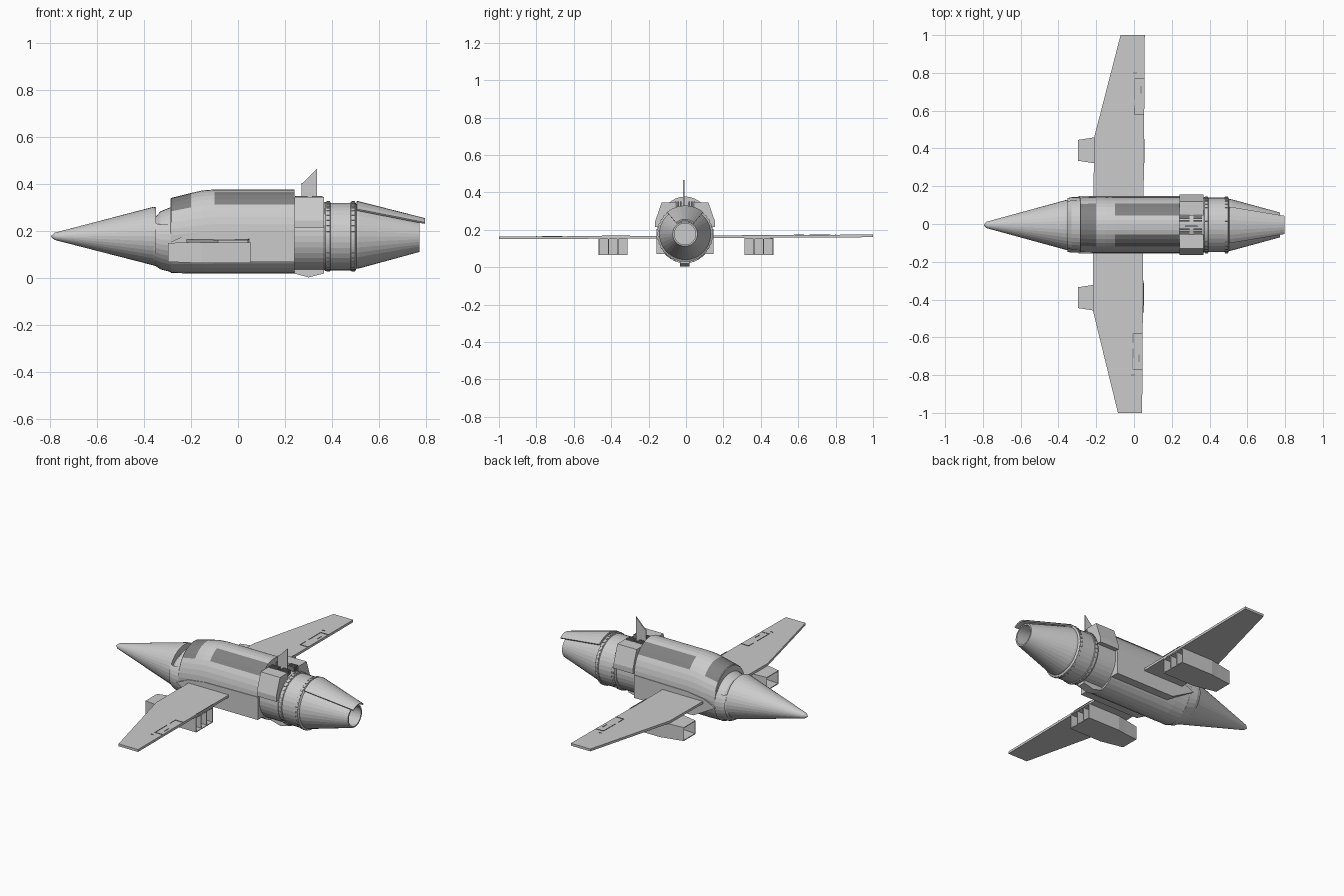
import bpy, bmesh, math
from mathutils import Matrix, Vector

if "Cube" in bpy.data.objects:
    bpy.data.objects.remove(bpy.data.objects["Cube"], do_unlink=True)

AXIS_Y = -0.005
SEG = 36


def material(name, value):
    m = bpy.data.materials.new(name)
    m.use_nodes = True
    colour = (value, value, value, 1)
    m.diffuse_color = colour
    m.node_tree.nodes["Principled BSDF"].inputs["Base Color"].default_value = colour
    return m


GREY = material("hull grey", 0.6)
DARK = material("window dark grey", 0.22)


def finish(name, bm, mats=(GREY,)):
    bmesh.ops.recalc_face_normals(bm, faces=bm.faces)
    mesh = bpy.data.meshes.new(name)
    bm.to_mesh(mesh)
    bm.free()
    for m in mats:
        mesh.materials.append(m)
    ob = bpy.data.objects.new(name, mesh)
    bpy.context.collection.objects.link(ob)
    return ob


def loft(name, stations, dark=None, arc=(0, 360)):
    """Elliptical rings along x; each station is (x, z_low, z_high, half_width)."""
    bm = bmesh.new()
    full = arc[1] - arc[0] == 360
    steps = round(SEG * (arc[1] - arc[0]) / 360)
    rings = []
    for x, lo, hi, w in stations:
        ring = []
        for i in range(steps if full else steps + 1):
            a = math.radians(arc[0] + i * (arc[1] - arc[0]) / steps)
            ring.append(bm.verts.new((x, AXIS_Y + w * math.cos(a),
                                      (lo + hi) / 2 + (hi - lo) / 2 * math.sin(a))))
        rings.append(ring)
    for s in range(len(rings) - 1):
        for i in range(steps):
            j = (i + 1) % len(rings[s])
            f = bm.faces.new((rings[s][i], rings[s][j], rings[s + 1][j], rings[s + 1][i]))
            if dark and dark((stations[s][0] + stations[s + 1][0]) / 2, (i + 0.5) * 360 / steps):
                f.material_index = 1
    if full:
        bm.faces.new(rings[0])
        bm.faces.new(rings[-1])
    return finish(name, bm, (GREY, DARK))


def prism(name, pts, plane, d0, d1, mat=GREY):
    """Extrude a 2D outline: plane names the two axes the points lie in."""
    bm = bmesh.new()
    u, v = ("xyz".index(c) for c in plane)
    w = 3 - u - v
    loops = []
    for d in (d0, d1):
        loop = []
        for p in pts:
            co = Vector((0, 0, 0))
            co[u], co[v], co[w] = p[0], p[1], d
            loop.append(bm.verts.new(co))
        loops.append(loop)
        bm.faces.new(loop)
    for i in range(len(pts)):
        j = (i + 1) % len(pts)
        bm.faces.new((loops[0][i], loops[0][j], loops[1][j], loops[1][i]))
    return finish(name, bm, (mat,))


def box(name, x, y, z, mat=GREY):
    return prism(name, [(x[0], y[0]), (x[1], y[0]), (x[1], y[1]), (x[0], y[1])], "xy", *z, mat)


# Nose cone and neck
loft("nose_cone", [(-0.795, 0.175, 0.181, 0.003), (-0.78, 0.163, 0.194, 0.017),
                   (-0.36, 0.055, 0.304, 0.132), (-0.35, 0.052, 0.302, 0.134),
                   (-0.35, 0.055, 0.265, 0.12)])
loft("neck", [(-0.36, 0.058, 0.25, 0.125), (-0.33, 0.038, 0.285, 0.138),
              (-0.28, 0.025, 0.305, 0.142)])
loft("neck_collar", [(-0.352, 0.05, 0.295, 0.142), (-0.33, 0.04, 0.292, 0.147),
                     (-0.285, 0.025, 0.302, 0.147)], arc=(-60, 30))
loft("neck_collar_far", [(-0.352, 0.05, 0.295, 0.142), (-0.33, 0.04, 0.292, 0.147),
                         (-0.285, 0.025, 0.302, 0.147)], arc=(150, 240))


# Main body with windscreen and roof windows chosen by angle
def glazing(x, a):
    if -0.285 < x < -0.2:
        return 40 < a < 140
    return x > -0.1 and (40 < a < 70 or 110 < a < 140)


loft("fuselage", [(-0.287, 0.025, 0.338, 0.143), (-0.284, 0.023, 0.342, 0.145),
                  (-0.2, 0.02, 0.363, 0.148), (-0.15, 0.02, 0.374, 0.148),
                  (-0.1, 0.02, 0.378, 0.148), (0.24, 0.02, 0.378, 0.148)], glazing)
loft("rear_neck", [(0.235, 0.035, 0.325, 0.138), (0.37, 0.035, 0.325, 0.138)])

# Rear ring with raised rims and fasteners
loft("engine_ring", [(0.365, 0.036, 0.318, 0.142), (0.372, 0.03, 0.325, 0.147),
                     (0.392, 0.03, 0.325, 0.147), (0.394, 0.034, 0.321, 0.144),
                     (0.478, 0.034, 0.321, 0.144), (0.48, 0.03, 0.325, 0.147),
                     (0.498, 0.03, 0.325, 0.147), (0.505, 0.042, 0.313, 0.136)])
bm = bmesh.new()
for x in (0.384, 0.49):
    for i in range(SEG):
        a = 2 * math.pi * i / SEG
        place = (Matrix.Translation((x, AXIS_Y, 0.178)) @ Matrix.Rotation(a, 4, "X")
                 @ Matrix.Translation((0, 0.147, 0)) @ Matrix.Diagonal((0.014, 0.006, 0.012, 1)))
        bmesh.ops.create_cube(bm, size=1, matrix=place)
finish("ring_fasteners", bm)

# Hollow tail cone and its overhanging upper cover
loft("tail_cone", [(0.5, 0.04, 0.316, 0.138), (0.515, 0.042, 0.314, 0.136),
                   (0.772, 0.112, 0.243, 0.066), (0.772, 0.12, 0.235, 0.057),
                   (0.66, 0.115, 0.24, 0.06)])
cover = loft("tail_cover", [(0.505, 0.032, 0.326, 0.147), (0.795, 0.105, 0.252, 0.072)],
             arc=(50, 130))
thick = cover.modifiers.new("thickness", "SOLIDIFY")
thick.thickness = 0.008
thick.offset = 0

# Wing, slightly skewed and banked as one piece
SKEW = Matrix(((1, 0.007, 0, 0), (0, 1, 0, 0), (0, 0.0055, 1, 0), (0, 0, 0, 1)))
edge = [(0.05, 1), (-0.078, 1), (-0.215, 0.455)]
outline = edge + [(x, -y) for x, y in reversed(edge)]
prism("wing", outline, "xy", 0.155, 0.169).data.transform(SKEW)

for name, s in (("near", -1), ("far", 1)):
    # Control surface seams on the wing
    seams = [((0.0, 0.05), (0.578, 0.583)), ((0.0, 0.05), (0.767, 0.772)),
             ((-0.003, 0.001), (0.58, 0.63)), ((-0.003, 0.001), (0.66, 0.77)),
             ((0.03, 0.034), (0.69, 0.73)), ((-0.01, 0.01), (0.797, 0.801)),
             ((0.047, 0.052), (0.3, 0.45))]
    for i, (x, y) in enumerate(seams):
        strip = box(f"wing_seam_{name}_{i}", x, [s * v for v in y], (0.168, 0.171), DARK)
        strip.data.transform(SKEW)

    # Open twin-duct pod under the wing, narrowing to the intake
    bm = bmesh.new()
    rings = []
    for x, w, lo, hi in ((-0.297, 0.055, 0.07, 0.15), (-0.2, 0.07, 0.066, 0.154),
                         (-0.155, 0.078, 0.065, 0.155), (0.053, 0.078, 0.065, 0.155)):
        rings.append([bm.verts.new((x, s * 0.39 + p * w, z))
                      for p, z in ((-1, lo), (1, lo), (1, hi), (-1, hi))])
    for a, b in zip(rings, rings[1:]):
        for i in range(4):
            j = (i + 1) % 4
            bm.faces.new((a[i], a[j], b[j], b[i]))
    pod = finish(f"pod_{name}", bm)
    wall = pod.modifiers.new("walls", "SOLIDIFY")
    wall.thickness = 0.006
    for k in (-0.025, 0.025):
        c = s * 0.39 + k
        prism(f"pod_divider_{name}", [(-0.28, 0.148), (-0.155, 0.07), (0.05, 0.07),
                                      (0.05, 0.153)], "xz", c - 0.003, c + 0.003)
    box(f"pod_bulkhead_{name}", (-0.09, -0.08), (s * 0.39 - 0.075, s * 0.39 + 0.075),
        (0.068, 0.153))

    # Side fairing running from the wing root to the rear housing
    prism(f"side_fairing_{name}", [(-0.295, 0.15), (-0.22, 0.185), (-0.11, 0.2), (0.24, 0.205),
                                   (0.24, 0.07), (-0.15, 0.07)], "xz",
          AXIS_Y + s * 0.08, AXIS_Y + s * 0.152)

    # Angular housing on the shoulder behind the cabin
    prism(f"shoulder_housing_{name}", [(AXIS_Y + s * y, z) for y, z in (
        (0.05, 0.215), (0.16, 0.215), (0.16, 0.245), (0.125, 0.346), (0.05, 0.346))],
          "yz", 0.24, 0.367)
    for i, x in enumerate(((0.242, 0.295), (0.315, 0.36))):
        for k in (0.022, 0.036, 0.05):
            y = AXIS_Y + s * k
            box(f"louvre_{name}_{i}", x, (y - 0.004, y + 0.004), (0.31, 0.35), DARK)

# Fin and belly keel
prism("fin", [(0.27, 0.31), (0.27, 0.405), (0.278, 0.407), (0.336, 0.465), (0.336, 0.31)],
      "xz", AXIS_Y - 0.011, AXIS_Y - 0.004)
prism("belly_keel", [(0.24, 0.05), (0.24, 0.02), (0.3, 0.004), (0.365, 0.02), (0.365, 0.05)],
      "xz", AXIS_Y - 0.027, AXIS_Y + 0.023)
